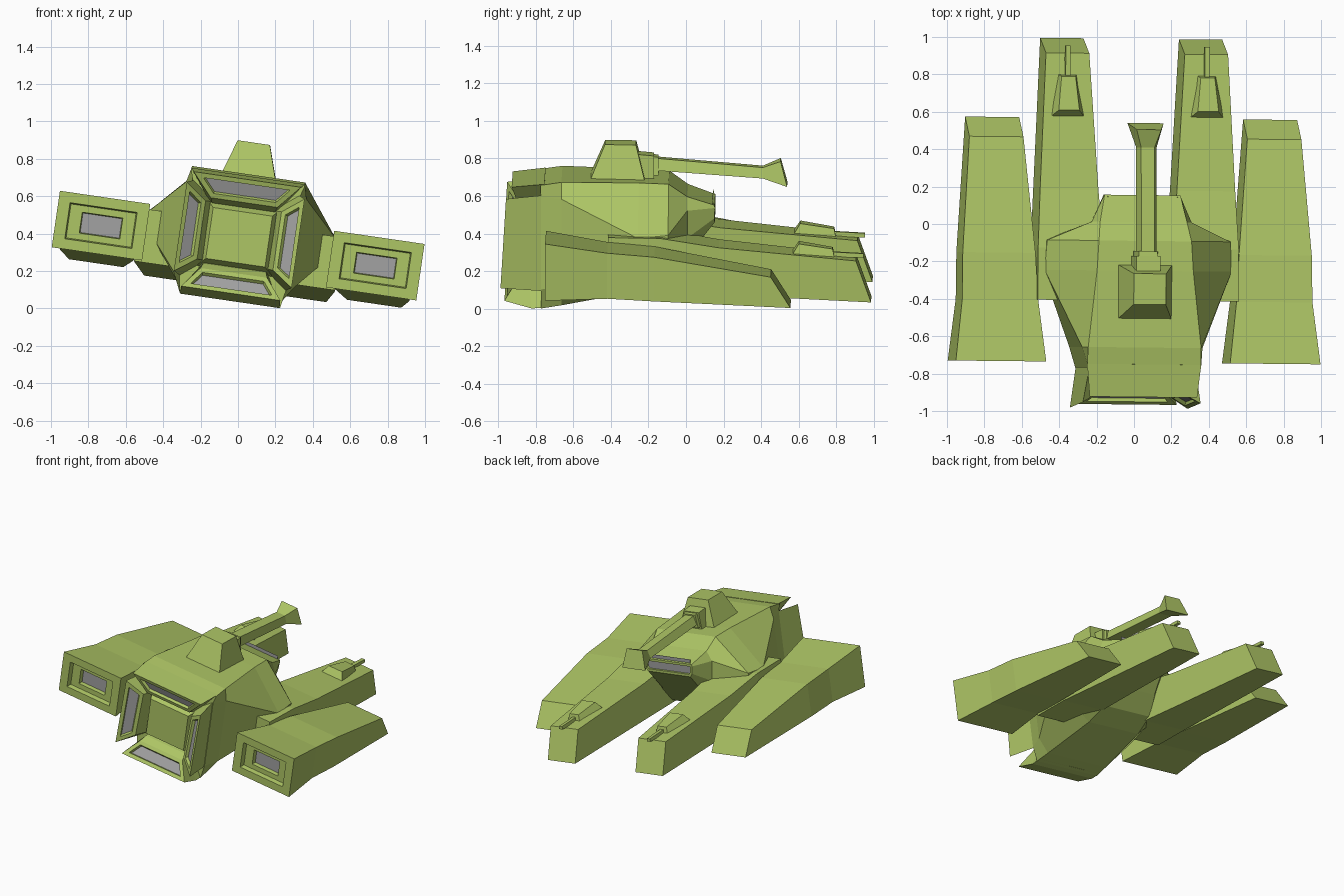
import bpy, bmesh
from math import radians
from mathutils import Matrix

if "Cube" in bpy.data.objects:
    bpy.data.objects.remove(bpy.data.objects["Cube"])

# whole craft is banked and slightly yawed
POSE = (Matrix.Translation((0.008, 0, 0.333)) @ Matrix.Rotation(radians(-0.6), 4, 'Z')
        @ Matrix.Rotation(radians(8.3), 4, 'Y'))

def material(name, color):
    m = bpy.data.materials.new(name)
    m.diffuse_color = color
    m.use_nodes = True
    m.node_tree.nodes["Principled BSDF"].inputs["Base Color"].default_value = m.diffuse_color
    return m

GREEN = material("hull_green", (0.42, 0.56, 0.13, 1))
GREY = material("vent_grey", (0.36, 0.36, 0.36, 1))

def loft(name, sections, mirror=False, recess_cap=None, steps=()):
    """Skin equal-length rings; optionally sink steps (inset, depth, x scale) into one cap."""
    bm = bmesh.new()
    rings = [[bm.verts.new(p) for p in s] for s in sections]
    n = len(rings[0])
    for a, b in zip(rings, rings[1:]):
        for i in range(n):
            j = (i + 1) % n
            bm.faces.new((a[i], a[j], b[j], b[i]))
    caps = [bm.faces.new(rings[0]), bm.faces.new(rings[-1])]
    bmesh.ops.recalc_face_normals(bm, faces=bm.faces[:])
    if recess_cap is not None:
        f = caps[recess_cap]
        for inset, depth, sx in steps:
            bmesh.ops.inset_individual(bm, faces=[f], thickness=inset, depth=-depth,
                                       use_even_offset=True)
            mid = f.calc_center_median().x
            for v in f.verts:
                v.co.x = mid + (v.co.x - mid) * sx
        f.material_index = 1
    me = bpy.data.meshes.new(name)
    bm.to_mesh(me)
    bm.free()
    me.materials.append(GREEN)
    me.materials.append(GREY)
    ob = bpy.data.objects.new(name, me)
    bpy.context.collection.objects.link(ob)
    ob.matrix_world = POSE
    if mirror:
        ob.modifiers.new("mirror", 'MIRROR').use_axis[0] = True
    return ob

def rect(y, x0, x1, z0, z1, ytop=None):
    yt = y if ytop is None else ytop
    return [(x0, y, z0), (x1, y, z0), (x1, yt, z1), (x0, yt, z1)]

def trap(y, bottom, top, z0, z1, ytop=None, cx=0):
    yt = y if ytop is None else ytop
    return [(cx - bottom, y, z0), (cx + bottom, y, z0), (cx + top, yt, z1), (cx - top, yt, z1)]

def octo(y, tu, tw, su, sw, lu, lw, bu, bw):
    half = [(tu, tw), (su, sw), (lu, lw), (bu, bw)]
    return [(u, y, w) for u, w in half] + [(-u, y, w) for u, w in reversed(half)]

# main hull with nose window
loft("main_hull", [
    octo(-0.77, .308, .372, .29, .31, .29, -.19, .27, -.296),
    octo(-0.66, .305, .388, .325, .30, .325, -.18, .26, -.28),
    octo(-0.25, .26, .378, .505, .115, .505, .03, .22, -.21),
    octo(-0.09, .25, .37, .495, .13, .495, .03, .20, -.15),
    octo(0.01, .235, .30, .27, .23, .25, .08, .18, -.03),
    octo(0.155, .205, .25, .205, .235, .20, .18, .18, .155)],
    recess_cap=1, steps=((.018, 0, 1), (.002, .012, 1)))

# core plate between the vents
loft("vent_core", [rect(-.86, -.16, .16, -.09, .185), rect(-.70, -.24, .24, -.17, .27)])

# four flared vent fins
VENT = ((.026, 0, 1), (.005, .02, 1))
def flat_fin(name, *pairs):
    rings = [[(-a[0], a[1], a[2]), (a[0], a[1], a[2]), (b[0], b[1], b[2]), (-b[0], b[1], b[2])]
             for a, b in pairs]
    loft(name, rings, recess_cap=0, steps=VENT)

flat_fin("top_vent", ((.18, -.885, .235), (.29, -.925, .36)),
         ((.16, -.74, .18), (.308, -.75, .378)))
flat_fin("bottom_vent", ((.18, -.89, -.145), (.268, -.965, -.255)),
         ((.17, -.84, -.12), (.268, -.82, -.296)),
         ((.17, -.74, -.10), (.268, -.74, -.292)))
loft("side_vent", [
    [(.205, -.92, -.10), (.318, -.985, -.18), (.318, -.955, .30), (.205, -.89, .215)],
    [(.15, -.74, -.10), (.285, -.76, -.20), (.285, -.76, .315), (.15, -.74, .215)]],
    mirror=True, recess_cap=0, steps=VENT)

# outer side pods with stepped intakes
loft("side_pod", [
    rect(-.74, .497, .985, -.15, .155),
    rect(-.41, .536, .946, -.145, .10),
    rect(-.16, .55, .943, -.16, .078),
    rect(.565, .605, .897, -.202, -.036, .46)],
    mirror=True, recess_cap=0,
    steps=((.055, 0, .96), (.006, .035, 1), (.035, 0, .78), (.004, .03, 1)))

# long inner prongs
loft("inner_prong", [
    rect(-.41, .18, .542, -.16, .125),
    rect(-.13, .19, .542, -.165, .12),
    rect(.20, .212, .527, -.185, .068, .18),
    rect(.99, .258, .492, -.231, -.008, .91)], mirror=True)

# small guns on the prongs
loft("prong_turret", [
    trap(.56, .10, .056, .005, .075, .605, .376),
    trap(.80, .055, .038, -.025, .045, .785, .376)], mirror=True)
loft("prong_gun", [
    trap(.77, .015, .013, -.002, .026, cx=.376),
    trap(.95, .015, .013, -.006, .016, cx=.376)], mirror=True)

# top turret and its cannon
loft("top_turret", [
    [(-.15, -.515, .36), (.15, -.515, .36), (.15, -.215, .36), (-.15, -.215, .36)],
    [(-.087, -.43, .559), (.087, -.43, .559), (.087, -.265, .557), (-.087, -.265, .557)]])
loft("cannon_mount", [trap(-.28, .075, .065, .375, .505), trap(-.17, .075, .065, .375, .495)])
loft("cannon_collar", [trap(-.18, .065, .05, .39, .49), trap(-.145, .065, .05, .39, .485)])
loft("cannon_barrel", [
    trap(-.16, .055, .036, .415, .478),
    trap(.41, .055, .036, .372, .428),
    trap(.54, .098, .066, .333, .465, .505)])
